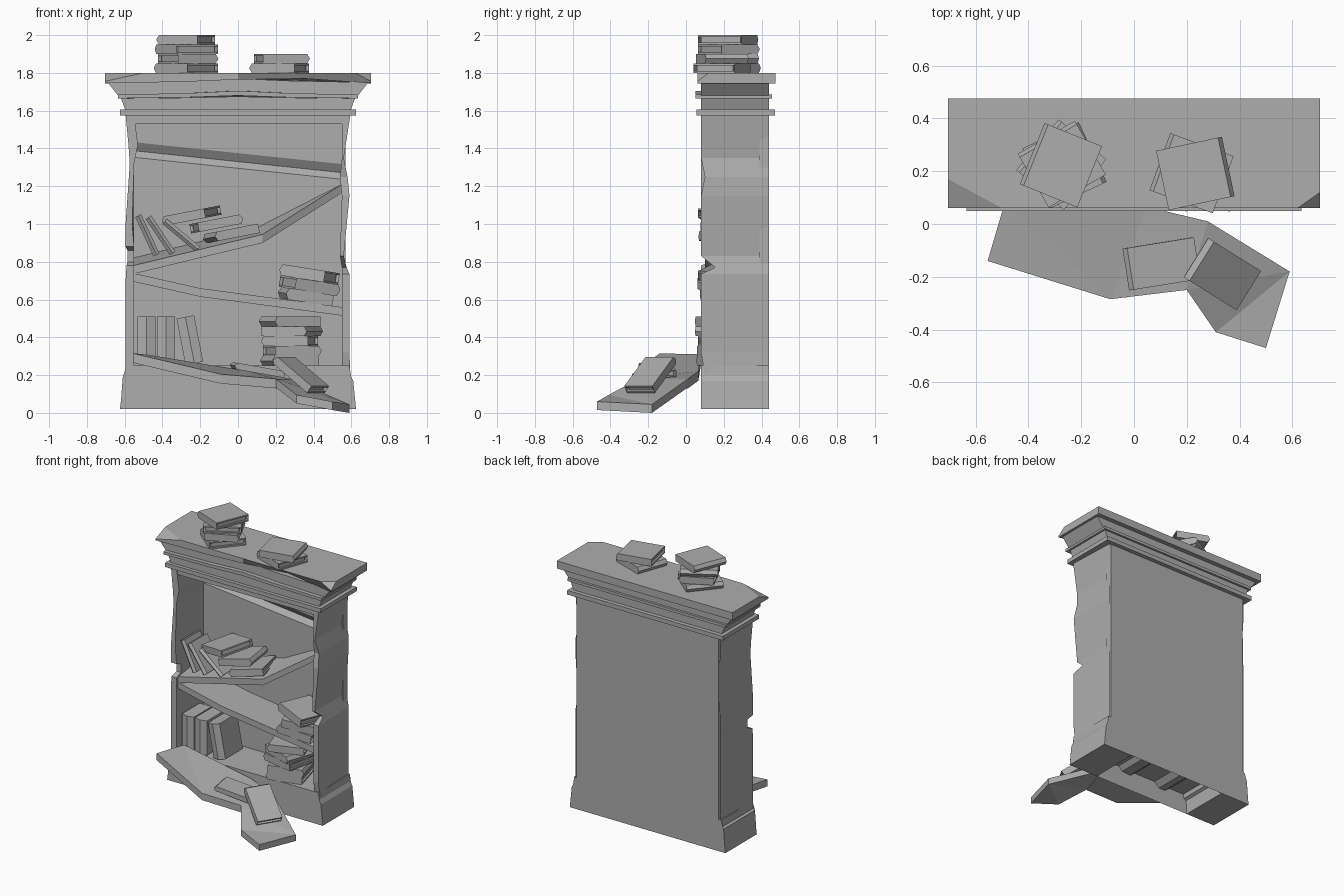
import bpy
import bmesh
from math import radians
from mathutils import Matrix, Vector

if "Cube" in bpy.data.objects:
    bpy.data.objects.remove(bpy.data.objects["Cube"])

stone = bpy.data.materials.new("plain grey")
stone.use_nodes = True
stone.diffuse_color = (0.42, 0.42, 0.42, 1)
shader = next(n for n in stone.node_tree.nodes if n.type == "BSDF_PRINCIPLED")
shader.inputs["Base Color"].default_value = stone.diffuse_color


def add_loft(bm, rings):
    """Skin a list of equal rings and cap both ends."""
    rows = [[bm.verts.new(p) for p in ring] for ring in rings]
    count = len(rows[0])
    for low, high in zip(rows, rows[1:]):
        for i in range(count):
            j = (i + 1) % count
            bm.faces.new((low[i], low[j], high[j], high[i]))
    caps = [bm.faces.new(rows[0]), bm.faces.new(rows[-1])]
    bmesh.ops.triangulate(bm, faces=caps)


def finish(name, bm, matrix=None):
    bmesh.ops.recalc_face_normals(bm, faces=bm.faces)
    mesh = bpy.data.meshes.new(name)
    bm.to_mesh(mesh)
    bm.free()
    mesh.materials.append(stone)
    obj = bpy.data.objects.new(name, mesh)
    bpy.context.collection.objects.link(obj)
    if matrix is not None:
        obj.matrix_world = matrix
    return obj


def loft(name, rings, chips=()):
    """Lofted solid; each chip is three points of a plane that cuts a corner off."""
    bm = bmesh.new()
    add_loft(bm, rings)
    for a, b, c, inside in chips:
        a, b, c, inside = map(Vector, (a, b, c, inside))
        normal = (b - a).cross(c - a).normalized()
        if normal.dot(inside - a) > 0:
            normal.negate()
        geom = bm.verts[:] + bm.edges[:] + bm.faces[:]
        bmesh.ops.bisect_plane(bm, geom=geom, plane_co=a, plane_no=normal, clear_outer=True)
        bmesh.ops.holes_fill(bm, edges=[e for e in bm.edges if e.is_boundary])
    return finish(name, bm)


def box_rings(x0, x1, y0, y1, z0, z1):
    return [[(x0, y0, z), (x1, y0, z), (x1, y1, z), (x0, y1, z)] for z in (z0, z1)]


def board(name, top, thick):
    """Broken plank from the outline of its upper side."""
    return loft(name, [[(x, y, z - thick) for x, y, z in top], top])


# Side walls: height, outer x, front y, inner x, with chipped front edges
def wall(name, side, stations):
    rings = []
    for z, outer, front, inner in stations:
        rings.append([(side * outer, front, z), (side * inner, front, z),
                      (side * 0.55, 0.4, z), (side * min(outer, 0.58), 0.44, z)])
    loft(name, rings)


wall("right_wall", 1, [
    (0.2, 0.595, 0.1, 0.55), (0.32, 0.59, 0.08, 0.55), (0.735, 0.59, 0.08, 0.55),
    (0.77, 0.575, 0.155, 0.55), (0.83, 0.56, 0.08, 0.54), (1.15, 0.59, 0.08, 0.55),
    (1.25, 0.58, 0.1, 0.54), (1.35, 0.56, 0.08, 0.55), (1.58, 0.595, 0.08, 0.55)])
wall("left_wall", -1, [
    (0.2, 0.595, 0.08, 0.55), (0.7, 0.595, 0.08, 0.55), (0.78, 0.59, 0.08, 0.55),
    (0.8, 0.585, 0.13, 0.55), (0.86, 0.585, 0.13, 0.55), (0.88, 0.595, 0.08, 0.55),
    (1.0, 0.595, 0.08, 0.56), (1.32, 0.573, 0.08, 0.55), (1.42, 0.58, 0.08, 0.53),
    (1.58, 0.595, 0.08, 0.55)])

# Back panel with a slanting gouge across its inner side
panel = []
for x, gouge in ((-0.57, 1.39), (0.57, 1.27)):
    panel.append([(x, 0.44, 0.2), (x, 0.39, 0.2), (x, 0.39, gouge - 0.035),
                  (x, 0.42, gouge), (x, 0.39, gouge + 0.045), (x, 0.39, 1.58), (x, 0.44, 1.58)])
loft("back_panel", panel)
loft("ceiling_board", box_rings(-0.57, 0.57, 0.085, 0.42, 1.53, 1.58))

# Base with flared feet and a ragged arch
base = [(-0.625, 0.02), (-0.39, 0.02), (-0.385, 0.12), (-0.365, 0.13), (-0.36, 0.16),
        (-0.24, 0.16), (-0.2, 0.13), (-0.15, 0.13), (-0.11, 0.165), (0.06, 0.165),
        (0.1, 0.135), (0.17, 0.14), (0.2, 0.17), (0.36, 0.16), (0.38, 0.12), (0.39, 0.02),
        (0.625, 0.02), (0.62, 0.06), (0.61, 0.17), (0.595, 0.2), (0.59, 0.25),
        (-0.59, 0.25), (-0.595, 0.2), (-0.61, 0.19), (-0.62, 0.06)]
loft("base", [[(x, y, z) for x, z in base] for y in (0.08, 0.44)])


# Cornice: half width, front, back, height, rise of the bowed middle
def bowed(half, front, back, z, rise):
    return [(-half, front, z), (-half * 0.4, front, z + rise * 0.4), (0, front, z + rise),
            (half * 0.4, front, z + rise * 0.4), (half, front, z), (half, back, z), (-half, back, z)]


def moulding(name, *steps):
    loft(name, [bowed(*step) for step in steps])


moulding("lower_moulding", (0.625, 0.055, 0.47, 1.575, 0), (0.625, 0.055, 0.47, 1.605, 0))
moulding("cornice_band", (0.595, 0.08, 0.44, 1.6, 0), (0.62, 0.08, 0.44, 1.665, 0.01))
moulding("middle_moulding", (0.635, 0.05, 0.455, 1.665, 0.015), (0.635, 0.05, 0.455, 1.685, 0.02))
moulding("cornice_flare", (0.635, 0.08, 0.44, 1.68, 0.02), (0.69, 0.08, 0.44, 1.75, 0.02))

# Top slab with worn lower edge and two chipped corners
under = bowed(0.705, 0.06, 0.475, 1.745, 0.02)
under[3] = (0.35, 0.1, 1.77)
loft("top_slab", [under, bowed(0.705, 0.06, 0.475, 1.8, 0)], chips=[
    ((-0.5, 0.06, 1.8), (-0.705, 0.17, 1.8), (-0.705, 0.06, 1.755), (0, 0.3, 1.77)),
    ((0.62, 0.06, 1.8), (0.705, 0.12, 1.8), (0.705, 0.06, 1.755), (0, 0.3, 1.77))])

# Snapped middle shelf and the fallen lower board
board("upper_broken_shelf", [
    (-0.555, 0.1, 0.78), (0.13, 0.1, 0.945), (0.55, 0.39, 1.21),
    (0.1, 0.39, 0.98), (-0.555, 0.39, 0.82)], 0.045)
board("lower_broken_shelf", [
    (-0.555, 0.1, 0.74), (-0.2, 0.1, 0.66), (0.55, 0.1, 0.56),
    (0.55, 0.39, 0.56), (-0.2, 0.39, 0.66), (-0.555, 0.39, 0.74)], 0.045)
board("fallen_board", [
    (-0.49, 0.08, 0.31), (-0.555, -0.14, 0.315), (-0.09, -0.285, 0.205),
    (0.2, -0.25, 0.18), (0.28, 0.01, 0.18), (0.05, 0.065, 0.22)], 0.05)
board("fallen_board_end", [
    (0.2, -0.25, 0.18), (0.31, -0.41, 0.095), (0.5, -0.47, 0.06),
    (0.59, -0.18, 0.045), (0.28, 0.01, 0.18)], 0.045)


# Books: folded cover with a pointed spine, and an inset page block
def turn(angle, axis):
    return Matrix.Rotation(radians(angle), 4, axis)


def book(name, matrix, width=0.22, length=0.25, thick=0.05):
    w, l, t = width / 2, length / 2, thick / 2
    c = min(0.01, thick / 5)
    cover = [(w, -t), (-w, -t), (-w - 0.015, 0), (-w, t), (w, t),
             (w, t - c), (c - w, t - c), (c - w, c - t), (w, c - t)]
    bm = bmesh.new()
    add_loft(bm, [[(x, y, z) for x, z in cover] for y in (-l, l)])
    inset = 0.013
    add_loft(bm, box_rings(c - w, w - inset, inset - l, l - inset, c - t, t - c))
    finish(name, bm, matrix)


def stack(name, place, spins, tilt=0, thick=0.05, **size):
    for i, spin in enumerate(spins):
        lift = Matrix.Translation((0, 0, (i + 0.5) * thick))
        book(f"{name}_{i + 1}", Matrix.Translation(place) @ turn(tilt, "Y") @ lift @ turn(spin, "Z"),
             thick=thick, **size)


def upright(name, place, lean, **size):
    book(name, Matrix.Translation(place) @ turn(lean, "Y") @ turn(90, "Z") @ turn(90, "X"), **size)


stack("top_left_book", (-0.27, 0.22, 1.8), (-40, 205, -60, -22))
stack("top_right_book", (0.225, 0.19, 1.8), (-20, 192), length=0.23, width=0.24)
stack("low_stack_book", (0.28, 0.21, 0.25), (15, 195, -12, 160, 20), thick=0.052, width=0.24)
stack("shelf_stack_book", (0.36, 0.22, 0.585), (10, 200, -18), tilt=9, thick=0.06, width=0.24)

# Toppled books on the upper shelf
for i, (x, z, spin) in enumerate([(-0.03, 0.95, 15), (-0.12, 1.0, 190), (-0.24, 1.045, -20)]):
    book(f"toppled_book_{i + 1}",
         Matrix.Translation((x, 0.22, z)) @ turn(-11, "Y") @ turn(spin, "Z"), width=0.23)
for i, (x, lean) in enumerate([(-0.48, -25), (-0.41, -34), (-0.3, -50)]):
    upright(f"leaning_book_{i + 1}", (x, 0.21, 0.94), lean, width=0.18, length=0.23, thick=0.035)

# Upright books at the bottom
for i, (x, lean) in enumerate([(-0.485, 0), (-0.38, 0), (-0.255, -11)]):
    upright(f"standing_book_{i + 1}", (x, 0.22, 0.385), lean, width=0.2, length=0.25, thick=0.095)

# Books on the fallen board
book("fallen_book", Matrix.Translation((0.11, -0.15, 0.227)) @ turn(10, "Y") @ turn(9, "Z"),
     width=0.26, length=0.16, thick=0.035)
book("sliding_book", Matrix.Translation((0.335, -0.19, 0.2)) @ turn(-32, "Z") @ turn(36, "Y"),
     width=0.26, length=0.175, thick=0.045)
